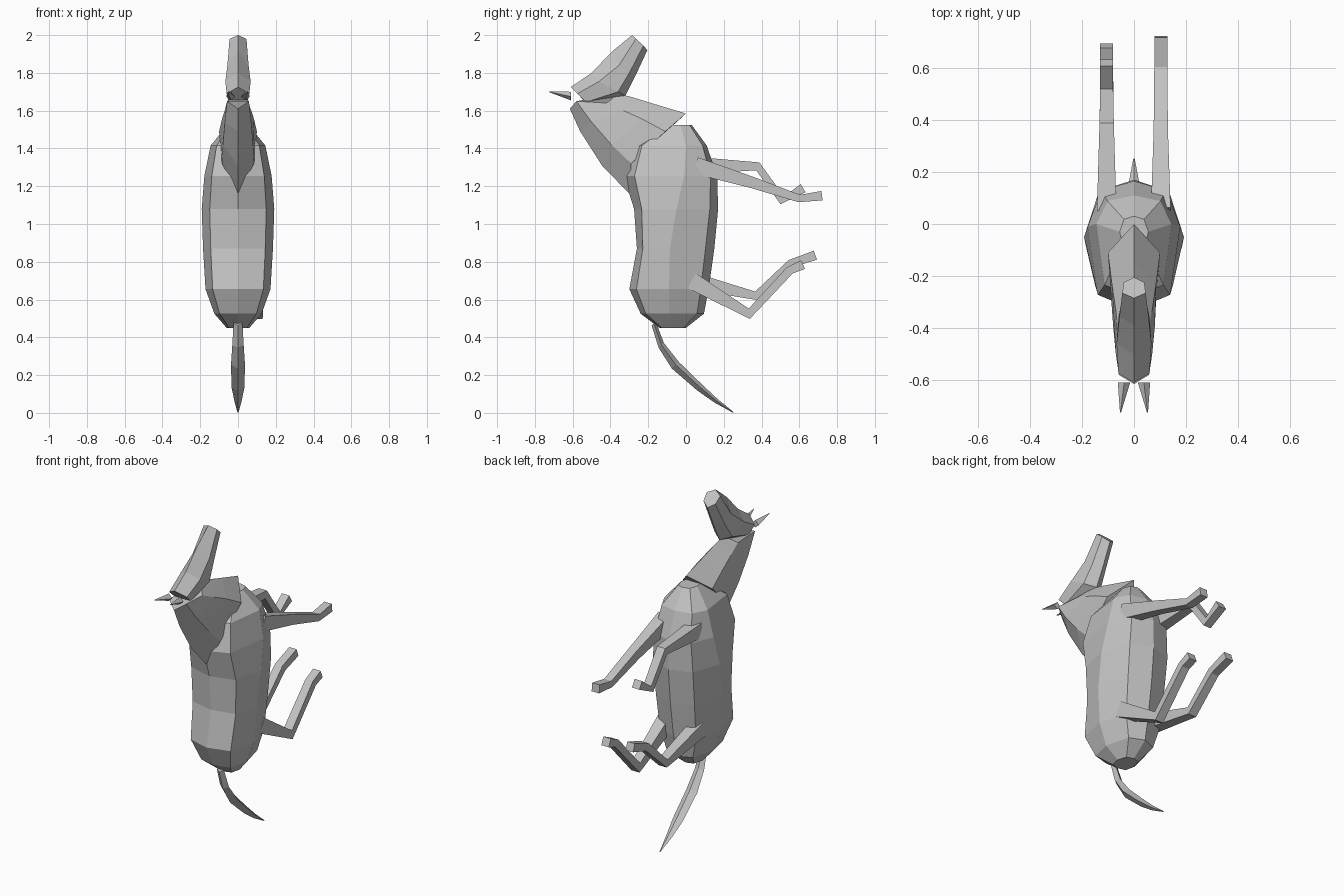
import bpy, bmesh
from mathutils import Vector

grey = bpy.data.materials.new("plain grey")
grey.diffuse_color = (0.55, 0.55, 0.55, 1)


def loft(name, rings):
    """Join equal-length point rings into a closed, flat-shaded skin."""
    bm = bmesh.new()
    loops = [[bm.verts.new(p) for p in ring] for ring in rings]
    n = len(loops[0])
    for a, b in zip(loops, loops[1:]):
        for i in range(n):
            j = (i + 1) % n
            bm.faces.new((a[i], a[j], b[j], b[i]))
    bm.faces.new(loops[0])
    bm.faces.new(loops[-1])
    bmesh.ops.recalc_face_normals(bm, faces=bm.faces)
    me = bpy.data.meshes.new(name)
    bm.to_mesh(me)
    bm.free()
    me.materials.append(grey)
    ob = bpy.data.objects.new(name, me)
    bpy.context.collection.objects.link(ob)
    return ob


def sym_ring(points):
    """Mirror half a ring (x, y, z) whose ends lie on x = 0."""
    return points + [(-x, y, z) for x, y, z in points[-2:0:-1]]


def strip(name, x, path):
    """Sweep a box section along (y, z, thickness, width) in the side plane."""
    rings = []
    for i, (y, z, t, w) in enumerate(path):
        prev, nxt = path[max(i - 1, 0)], path[min(i + 1, len(path) - 1)]
        d = Vector((nxt[0] - prev[0], nxt[1] - prev[1])).normalized()
        ny, nz = -d.y * t / 2, d.x * t / 2
        rings.append([(x - w / 2, y + ny, z + nz), (x + w / 2, y + ny, z + nz),
                      (x + w / 2, y - ny, z - nz), (x - w / 2, y - ny, z - nz)])
    return loft(name, rings)


# Body: eight-sided barrel (height, front, side, back, half width)
body = [
    (0.45, -0.14, -0.07, 0.00, 0.06),
    (0.525, -0.24, -0.09, 0.095, 0.125),
    (0.655, -0.30, -0.09, 0.12, 0.172),
    (0.87, -0.26, -0.085, 0.15, 0.185),
    (1.08, -0.275, -0.05, 0.17, 0.192),
    (1.255, -0.33, -0.01, 0.165, 0.178),
    (1.415, -0.285, 0.0, 0.11, 0.145),
    (1.525, -0.10, -0.03, 0.03, 0.055),
]
loft("body", [sym_ring([
    (0, f, z), (0.78 * w, f + 0.18 * (s - f), z), (w, s, z),
    (0.7 * w, b - 0.2 * (b - s), z), (0, b, z)]) for z, f, s, b, w in body])

# Neck: six-sided, wide at the chest and slim at the poll
loft("neck", [
    sym_ring([(0, -0.29, 1.15), (0.085, -0.29, 1.32), (0.10, -0.11, 1.49), (0, 0.0, 1.585)]),
    sym_ring([(0, -0.445, 1.31), (0.08, -0.395, 1.42), (0.085, -0.23, 1.555), (0, -0.15, 1.63)]),
    sym_ring([(0, -0.56, 1.49), (0.07, -0.50, 1.54), (0.07, -0.33, 1.60), (0, -0.28, 1.67)]),
    sym_ring([(0, -0.615, 1.61), (0.058, -0.58, 1.65), (0.055, -0.42, 1.64), (0, -0.36, 1.69)]),
])

# Head: six-sided, from the poll up to the muzzle
loft("head", [
    sym_ring([(0, -0.61, 1.725), (0.06, -0.575, 1.69), (0.05, -0.53, 1.645), (0, -0.51, 1.62)]),
    sym_ring([(0, -0.50, 1.80), (0.067, -0.46, 1.755), (0.06, -0.36, 1.70), (0, -0.32, 1.68)]),
    sym_ring([(0, -0.39, 1.915), (0.056, -0.355, 1.84), (0.048, -0.30, 1.80), (0, -0.265, 1.79)]),
    sym_ring([(0, -0.285, 2.0), (0.045, -0.265, 1.98), (0.04, -0.225, 1.945), (0, -0.205, 1.92)]),
])

# Ears: small spikes behind the poll
for side, label in ((1, "right"), (-1, "left")):
    loft("ear_" + label, [
        [(side * 0.015, -0.61, 1.675), (side * 0.038, -0.61, 1.70),
         (side * 0.062, -0.61, 1.675), (side * 0.038, -0.61, 1.655)],
        [(side * (0.052 + dx), -0.725, 1.70 + dz)
         for dx, dz in ((-0.002, 0), (0, 0.002), (0.002, 0), (0, -0.002))]])

# Legs: tapering square limbs, each with its own bend
strip("front_leg_left", -0.105, [
    (0.05, 1.31, 0.09, 0.075), (0.38, 1.305, 0.045, 0.055),
    (0.51, 1.125, 0.045, 0.05), (0.62, 1.19, 0.05, 0.05)])
strip("front_leg_right", 0.103, [
    (0.05, 1.31, 0.09, 0.075), (0.35, 1.22, 0.06, 0.055),
    (0.60, 1.135, 0.04, 0.05), (0.72, 1.15, 0.05, 0.05)])
strip("hind_leg_left", -0.105, [
    (0.03, 0.70, 0.09, 0.075), (0.37, 0.62, 0.045, 0.055),
    (0.555, 0.79, 0.045, 0.05), (0.685, 0.835, 0.05, 0.05)])
strip("hind_leg_right", 0.103, [
    (0.03, 0.70, 0.09, 0.075), (0.335, 0.525, 0.055, 0.055),
    (0.55, 0.755, 0.045, 0.05), (0.62, 0.785, 0.05, 0.05)])

# Tail: curved diamond section sweeping back to a point
tail = [(-0.17, 0.475, 0.012, 0.024), (-0.13, 0.36, 0.015, 0.03),
        (-0.055, 0.255, 0.02, 0.037), (0.075, 0.135, 0.016, 0.034),
        (0.16, 0.065, 0.01, 0.02), (0.25, 0.003, 0.002, 0.003)]
loft("tail", [[(0, y - t, z - t), (w, y, z), (0, y + t * 0.8, z + t * 0.8), (-w, y, z)]
              for y, z, t, w in tail])
